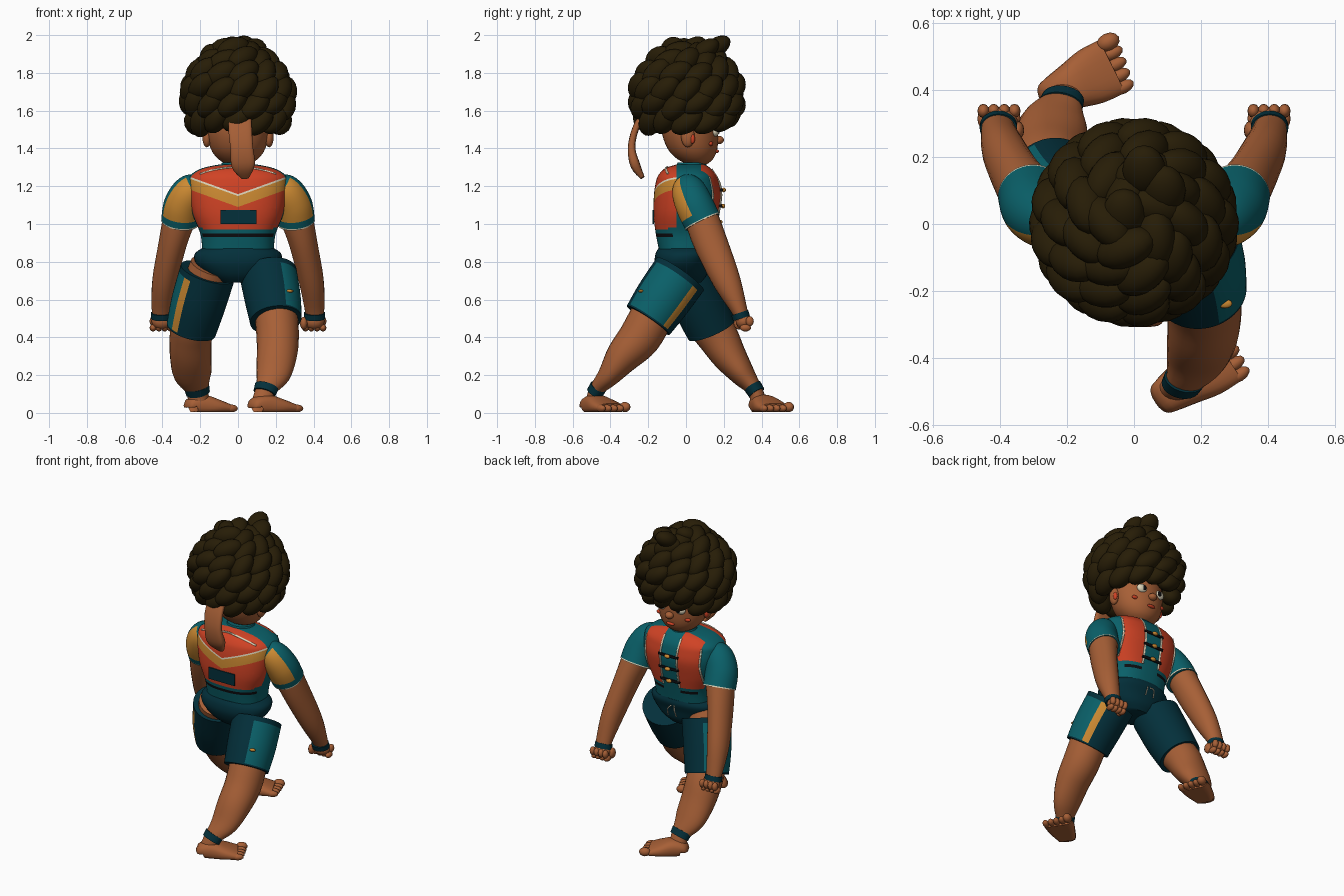
import bpy, bmesh, math, random
from mathutils import Vector, Matrix

if "Cube" in bpy.data.objects:
    bpy.data.objects.remove(bpy.data.objects["Cube"])
random.seed(4)

COLOURS = {
    "skin": (.385, .115, .037), "hair": (.02, .012, .002), "teal": (.003, .118, .142),
    "navy": (.001, .029, .043), "orange": (.63, .055, .018), "gold": (.61, .255, .032),
    "cream": (.75, .68, .5), "black": (.004, .004, .005)}
MATS = {}
for name, rgb in COLOURS.items():
    m = bpy.data.materials.new(name)
    m.use_nodes = True
    m.diffuse_color = (*rgb, 1)
    m.node_tree.nodes["Principled BSDF"].inputs["Base Color"].default_value = (*rgb, 1)
    MATS[name] = m


def finish(bm, name, mats, sharp=math.radians(45)):
    """Turn a bmesh into an object with smooth faces and sharp creases."""
    for f in bm.faces:
        f.smooth = True
    for e in bm.edges:
        if len(e.link_faces) == 2 and e.calc_face_angle(0) > sharp:
            e.smooth = False
    mesh = bpy.data.meshes.new(name)
    bm.to_mesh(mesh)
    bm.free()
    for key in mats:
        mesh.materials.append(MATS[key])
    bpy.context.collection.objects.link(bpy.data.objects.new(name, mesh))


def spline(pts, sub):
    """Catmull-Rom samples through tuples of any length."""
    out = []
    for i in range(len(pts) - 1):
        a, b, c, d = pts[max(i - 1, 0)], pts[i], pts[i + 1], pts[min(i + 2, len(pts) - 1)]
        for s in range(sub):
            t = s / sub
            out.append([q + t / 2 * (r - p + t * (2 * p - 5 * q + 4 * r - w + t * (3 * (q - r) + w - p)))
                        for p, q, r, w in zip(a, b, c, d)])
    return out + [list(pts[-1])]


def tube(name, mats, pts, ref=(1, 0, 0), seg=24, sub=4, flat=False, power=1, rule=None, floor=-1, cuts=()):
    """Loft ellipses (x, y, z, ru, rv) along a path; cut by planes; rule picks face materials."""
    mats = mats.split()
    rings = spline([p if len(p) == 5 else (*p, p[3]) for p in pts], sub)
    bm = bmesh.new()
    loops, info = [], {}
    for i, (x, y, z, ru, rv) in enumerate(rings):
        d = Vector(rings[min(i + 1, len(rings) - 1)][:3]) - Vector(rings[max(i - 1, 0)][:3])
        t = Vector((0, 0, 1)) if flat else d.normalized()
        u = Vector(ref)
        u = (u - t * u.dot(t)).normalized()
        v = t.cross(u)
        loop = []
        for k in range(seg):
            a = math.tau * k / seg
            c, s = (math.copysign(abs(w) ** power, w) for w in (math.cos(a), math.sin(a)))
            co = Vector((x, y, z)) + u * c * ru + v * s * rv
            co.z = max(co.z, floor)
            loop.append(bm.verts.new(co))
        loops.append(loop)
    for i in range(len(loops) - 1):
        for k in range(seg):
            j = (k + 1) % seg
            f = bm.faces.new((loops[i][k], loops[i][j], loops[i + 1][j], loops[i + 1][k]))
            a = math.degrees(math.tau * (k + .5) / seg)
            info[f] = ((i + .5) / (len(loops) - 1), a - 360 if a > 180 else a)
    bm.faces.new(loops[0])
    bm.faces.new(loops[-1])
    bmesh.ops.recalc_face_normals(bm, faces=bm.faces)
    for co, no in cuts:
        bmesh.ops.bisect_plane(bm, geom=bm.verts[:] + bm.edges[:] + bm.faces[:], dist=1e-5,
                               plane_co=co, plane_no=no)
    if rule:
        for f in bm.faces:
            t, a = info.get(f, (0, 0))
            f.material_index = mats.index(rule(f.calc_center_median(), t, a))
    finish(bm, name, mats)


def blobs(name, mat, items, seg=16):
    """Ellipsoids given as (matrix or location, radii) in one object."""
    bm = bmesh.new()
    for place, radii in items:
        if not isinstance(place, Matrix):
            place = Matrix.Translation(place)
        bmesh.ops.create_uvsphere(bm, u_segments=seg, v_segments=seg * 2 // 3, radius=1,
                                  matrix=place @ Matrix.Diagonal((*radii, 1)))
    finish(bm, name, [mat], math.pi)


# Torso: height, half width, back, front
BODY = [(.83, .19, -.14, .13), (.87, .19, -.145, .135), (.95, .2, -.16, .15), (1.05, .24, -.172, .17),
        (1.15, .26, -.17, .185), (1.22, .262, -.16, .175), (1.26, .25, -.145, .16),
        (1.295, .19, -.11, .13), (1.315, .1, -.05, .1)]
POWER, SLOPE = .8, .36
BANDS = (1.09, 1.148, 1.158)
MIRROR = (1, -1)


def on_body(x, z, side, off=.003):
    """Point on the torso at x, z; side is -1 behind and 1 on the chest."""
    lo, hi = next(((p, q) for p, q in zip(BODY, BODY[1:]) if p[0] <= z <= q[0]))
    t = (z - lo[0]) / (hi[0] - lo[0])
    w, y0, y1 = (p + t * (q - p) for p, q in zip(lo[1:], hi[1:]))
    k = max(0, 1 - min(1, abs(x) / w) ** (2 / POWER)) ** (POWER / 2)
    return (x, (y0 + y1) / 2 + side * ((y1 - y0) / 2 * k + off), z)


def vest_rule(c, t, a):
    x, y, z = abs(c.x), c.y, c.z
    if .932 < z < .95 and (y < -.07 or (y > .1 and x > .06)):
        return "black"
    if y < -.05 and z > .97 + .4 * max(0, x - .17):
        low, mid, top = (z - SLOPE * x - b for b in BANDS)
        return "orange" if low < 0 or top > 0 else "gold" if mid < 0 else "cream"
    if y > .08 and .06 < x < .2 and z > .97:
        return "orange"
    return "teal"


vest_cuts = [((0, 0, z), (0, 0, 1)) for z in (.932, .95, .97)] + [((0, y, 0), (0, 1, 0)) for y in (-.05, .08)]
for s in MIRROR:
    vest_cuts += [((0, 0, b), (-s * SLOPE, 0, 1)) for b in BANDS]
    vest_cuts += [((s * x, 0, 0), (1, 0, 0)) for x in (.06, .2)]
tube("torso", "teal orange gold cream black",
     [(0, (b + f) / 2, z, w, (f - b) / 2) for z, w, b, f in BODY],
     seg=72, sub=6, flat=True, power=POWER, rule=vest_rule, cuts=vest_cuts)
tube("pelvis", "navy", [(0, -.01, .69, .1, .09), (0, -.015, .73, .165, .125), (0, -.02, .79, .222, .145),
                        (0, -.01, .84, .23, .152), (0, -.005, .87, .194, .142)], seg=40, flat=True, power=.9)


def cord(name, mat, pts, r=.006):
    tube(name, mat, [(*p, r) for p in pts], ref=(.3, .5, .8), seg=8, sub=3)


# Vest trims, back patch, chest toggles, drawstring
cord("back_neck_piping", "cream", [on_body(x, 1.265 + .035 * (1 - (x / .2) ** 2), -1)
                                   for x in (-.2, -.12, -.06, 0, .06, .12, .2)])
for s, side in ((1, "left"), (-1, "right")):
    cord(side + "_vest_piping", "cream", [on_body(s * .06, z, 1) for z in (.97, 1.05, 1.15, 1.22, 1.29)])
    cord(side + "_armhole_piping", "cream", [on_body(s * .2, z, 1) for z in (1., 1.08, 1.15, 1.25)])
    cord(side + "_drawstring", "cream", [(s * .01, .14, .83), (s * .025, .158, .81), (s * .03, .145, .765)], .004)
bm = bmesh.new()
bmesh.ops.create_cube(bm, size=1, matrix=Matrix.Translation((.003, -.174, 1.037)) @ Matrix.Diagonal((.19, .008, .075, 1)))
finish(bm, "back_patch", ["navy"])
for i in range(3):
    z = 1.01 + i * .085
    cord(f"toggle_cord_{i}", "black", [on_body(x, z, 1, .008) for x in (-.07, -.03, .03, .07)], .009)
    blobs(f"toggle_bead_{i}", "gold", [((0, on_body(0, z, 1)[1] + .016, z), (.02, .012, .012))], 12)

# Neck and head
tube("collar", "teal", [(0, .03, 1.28, .1, .09), (0, .03, 1.325, .085, .075)], flat=True)
tube("head", "skin", [(0, .065, 1.308, .04, .03), (0, .05, 1.34, .1, .09), (0, .034, 1.4, .145, .132),
                      (0, .02, 1.5, .165, .15), (0, .02, 1.62, .15, .14)], seg=40, flat=True)
blobs("ears", "skin", [((s * .165, .01, 1.462), (.024, .036, .056)) for s in MIRROR])
blobs("ear_marks", "orange", [((s * .176, .034, 1.45), (.012, .014, .025)) for s in MIRROR])
blobs("nose", "skin", [((0, .175, 1.445), (.028, .026, .022))])
blobs("eyes", "cream", [((s * .066, .154, 1.49), (.036, .02, .028)) for s in MIRROR])
blobs("pupils", "black", [((s * .06, .168, 1.49), (.015, .01, .017)) for s in MIRROR])
blobs("lips", "orange", [((0, .162, 1.385), (.03, .013, .01))])
blobs("cheek_marks", "orange", [((s * .1, .131, 1.425), (.024, .012, .012)) for s in MIRROR])

# Hair: tiers of slanted overlapping locks round a core
locks = [((0, .005, 1.7), (.245, .245, .2))]
for tier, (z, r, n, lift) in enumerate([(1.55, .222, 12, -.25), (1.635, .25, 13, -.1), (1.72, .25, 13, .1),
                                        (1.8, .212, 11, .45), (1.87, .15, 9, .8), (1.91, .08, 5, 1.1)]):
    for k in range(n):
        a = math.tau * (k + tier * .5) / n
        up = .025 if tier == 0 and math.sin(a) > .5 else 0
        centre = Vector((r * math.cos(a), .005 + r * math.sin(a), z + up + random.uniform(-.015, .015)))
        turn = (Matrix.Rotation(a, 4, 'Z') @ Matrix.Rotation(-lift, 4, 'Y')
                @ Matrix.Rotation(.75 + random.uniform(-.2, .2), 4, 'X'))
        locks.append((Matrix.Translation(centre) @ turn, (.064, .095, .058)))
for x, y, z in ((.03, .16, 1.935), (.09, .1, 1.92), (-.03, .03, 1.93)):
    locks.append((Matrix.Translation((x, y, z)) @ Matrix.Rotation(.6, 4, 'X'), (.065, .085, .05)))
blobs("hair", "hair", locks)
tube("hair_tail", "skin", [(.01, -.235, 1.57, .06, .018), (.012, -.272, 1.49, .062, .018),
                           (.02, -.288, 1.4, .06, .02), (.028, -.268, 1.31, .062, .026),
                           (.038, -.23, 1.245, .02, .012)], power=.6)

# Arms
for s, side in ((1, "left"), (-1, "right")):
    def arm(part, mats, pts, **kw):
        tube(f"{side}_{part}", mats, [(s * p[0], *p[1:]) for p in pts], ref=(s, 0, 0), **kw)

    def sleeve_rule(c, t, a):
        if t > .94:
            return "cream"
        return "gold" if 20 < a * s < 160 and .25 < t < .82 else "teal"

    arm("sleeve", "teal gold cream", [(.19, .01, 1.205, .06), (.25, .015, 1.175, .09), (.293, .045, 1.1, .1),
                                      (.307, .088, 1.01, .1)], seg=54, sub=8, rule=sleeve_rule)
    arm("arm", "skin", [(.305, .075, 1.05, .09), (.345, .13, .9, .075, .09), (.388, .215, .7, .066, .074),
                        (.405, .28, .55, .052, .044), (.405, .3, .49, .045, .035)])
    arm("wristband", "navy", [(.405, .284, .53, .056, .047), (.405, .294, .5, .056, .047)], sub=2)
    fist = [((s * .402, .305, .485), (.056, .042, .044)), ((s * .348, .28, .475), (.02, .028, .034))]
    for k in range(4):
        x = s * (.357 + .031 * k)
        fist += [((x, .338, .485), (.018, .021, .027)), ((x, .315, .45), (.018, .03, .019))]
    blobs(side + "_fist", "skin", fist, 12)


# Legs
def shorts_rule(c, t, a):
    if t > .92 or t < .1 or not -54 < a < 66:
        return "navy"
    return "gold" if a < -36 else "teal"


def leg(side, s, shorts, shin, band, heel, toe):
    tube(side + "_shorts_leg", "navy teal gold", shorts, ref=(s, 0, 0), seg=60, sub=8, rule=shorts_rule)
    tube(side + "_leg", "skin", shin, ref=(s, 0, 0))
    tube(side + "_ankle_band", "navy", band, ref=(s, 0, 0), sub=2)
    heel, toe = Vector(heel), Vector(toe)
    d = (toe - heel).normalized()
    across = Vector((-d.y, d.x, 0))
    sections = ((-.03, .05, .03, .03), (.0, .056, .04, .045), (.3, .07, .042, .055),
                (.65, .086, .034, .042), (1, .088, .024, .026))
    tube(side + "_foot", "skin", [(*(heel.lerp(toe, t).xy), z, w, h) for t, w, z, h in sections],
         ref=across, power=.8, floor=.004)
    toes = []
    for k in range(5):
        size = .027 if k == 4 else .02
        spot = toe + across * (-.07 + .035 * k) + d * (.004 + .005 * k)
        turn = Matrix.Rotation(math.atan2(d.y, d.x), 4, 'Z')
        toes.append((Matrix.Translation((spot.x, spot.y, size + .004)) @ turn, (.036, size, size)))
    blobs(side + "_toes", "skin", toes, 12)


leg("left", 1,
    [(.16, -.03, .735, .152), (.185, -.125, .6, .148), (.2, -.2, .49, .137)],
    [(.17, -.06, .7, .12), (.2, -.17, .53, .115), (.21, -.245, .4, .112, .112), (.205, -.333, .3, .106, .092),
     (.185, -.407, .2, .09, .061), (.145, -.475, .12, .054, .038), (.125, -.49, .05, .055, .045)],
    [(.152, -.463, .14, .064, .046), (.14, -.483, .105, .06, .045)],
    (.1, -.51, 0), (.272, -.395, 0))
leg("right", -1,
    [(-.16, .015, .745, .148), (-.21, .075, .58, .145), (-.248, .135, .44, .133)],
    [(-.14, -.01, .775, .115), (-.19, .05, .63, .12), (-.235, .11, .49, .113), (-.25, .17, .4, .112, .108),
     (-.25, .23, .3, .11, .091), (-.24, .303, .2, .1, .065), (-.215, .365, .12, .06, .04),
     (-.21, .385, .05, .055, .045)],
    [(-.22, .353, .14, .068, .048), (-.212, .375, .105, .064, .046)],
    (-.24, .385, 0), (-.068, .47, 0))
blobs("shorts_tag", "gold", [((.272, -.238, .645), (.022, .014, .008))], 12)
